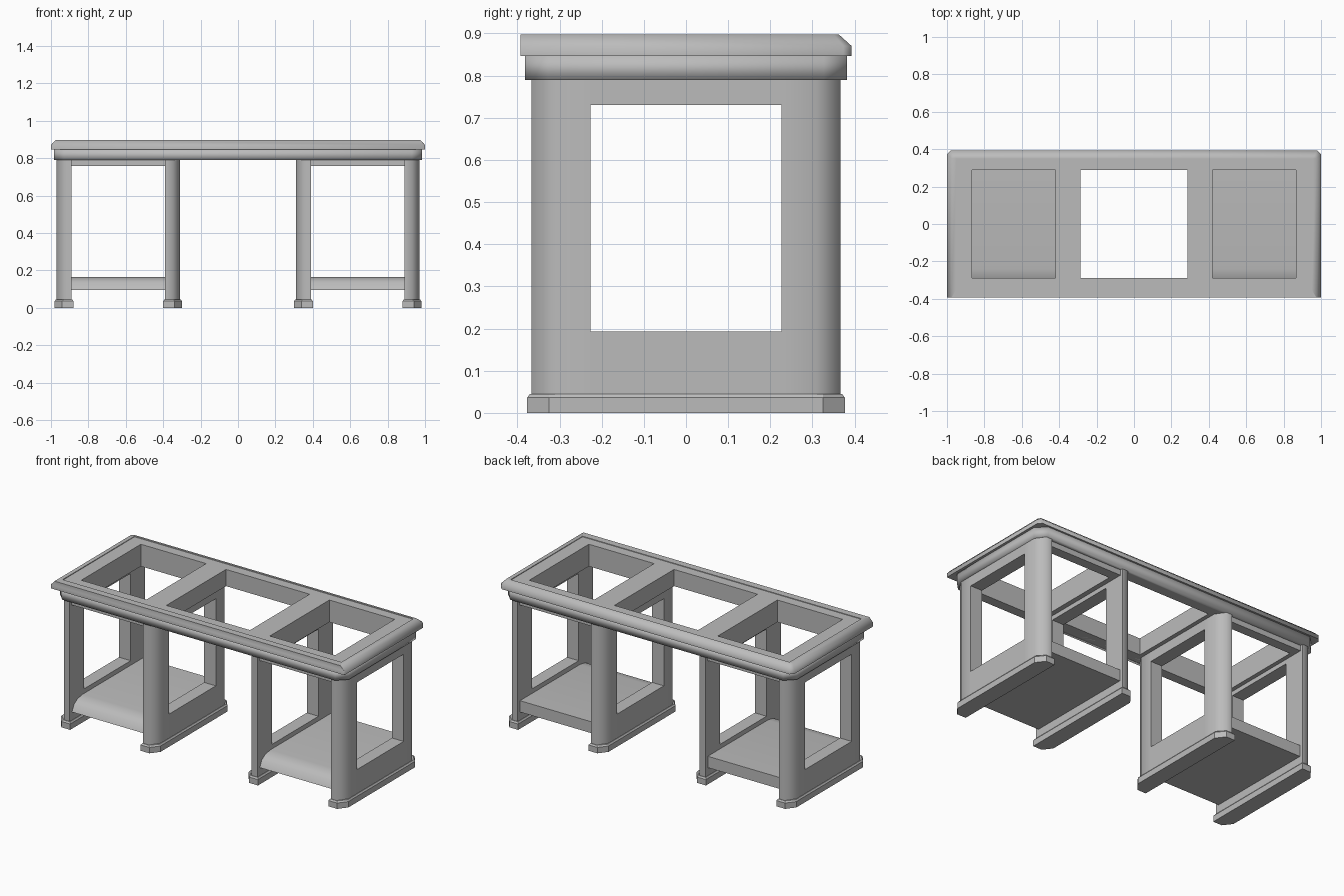
import bpy, bmesh, math

cube = bpy.data.objects.get("Cube")
if cube:
    bpy.data.objects.remove(cube)

grey = bpy.data.materials.new("plain grey")
grey.use_nodes = True
COLOUR = (0.5, 0.5, 0.5, 1)
grey.diffuse_color = COLOUR
grey.node_tree.nodes["Principled BSDF"].inputs["Base Color"].default_value = COLOUR


def loft(name, loops, ring=False, smooth=None):
    """Join equal point loops; close with caps, or back to the first loop."""
    bm = bmesh.new()
    rows = [[bm.verts.new(p) for p in loop] for loop in loops]
    pairs = list(zip(rows, rows[1:]))
    if ring:
        pairs.append((rows[-1], rows[0]))
    else:
        bm.faces.new(rows[0])
        bm.faces.new(rows[-1])
    for low, high in pairs:
        for i in range(len(low)):
            j = (i + 1) % len(low)
            bm.faces.new((low[i], low[j], high[j], high[i]))
    bmesh.ops.recalc_face_normals(bm, faces=bm.faces)
    mesh = bpy.data.meshes.new(name)
    bm.to_mesh(mesh)
    bm.free()
    mesh.materials.append(grey)
    obj = bpy.data.objects.new(name, mesh)
    bpy.context.collection.objects.link(obj)
    if smooth:
        bpy.ops.object.select_all(action='DESELECT')
        obj.select_set(True)
        bpy.context.view_layer.objects.active = obj
        bpy.ops.object.shade_smooth_by_angle(angle=math.radians(smooth))
    return obj


def prism(name, plan, z0, z1, smooth=None):
    return loft(name, [[(x, y, z) for x, y in plan] for z in (z0, z1)], smooth=smooth)


def box(name, x0, x1, y0, y1, z0, z1):
    return prism(name, [(x0, y0), (x1, y0), (x1, y1), (x0, y1)], z0, z1)


def outline(hx, front, back, z, cf, cb):
    """Rectangle with cut corners, cf at the front and cb at the back."""
    right = [(hx - cf, -front), (hx, cf - front), (hx, back - cb), (hx - cb, back)]
    return [(x, y, z) for x, y in right + [(-x, y) for x, y in reversed(right)]]


# Top: edge rim bevelled at the ends and back, straight at the front
E = 0.001
loft("top_rim", [
    outline(0.95, 0.35, 0.35, 0.893, E, E),
    outline(0.95, 0.35, 0.35, 0.897, E, E),
    outline(0.975, 0.393, 0.363, 0.897, E, 0.012),
    outline(1.0, 0.393, 0.393, 0.87, E, 0.02),
    outline(1.0, 0.393, 0.393, 0.846, E, 0.02),
    outline(0.92, 0.33, 0.33, 0.846, E, E),
], ring=True, smooth=50)

# Moulding below the rim, softly shaded at its edges
loft("top_moulding", [
    outline(0.92, 0.33, 0.33, 0.846, 0.02, 0.02),
    outline(0.985, 0.382, 0.382, 0.846, 0.055, 0.055),
    outline(0.985, 0.382, 0.382, 0.79, 0.055, 0.055),
    outline(0.92, 0.33, 0.33, 0.79, 0.02, 0.02),
], ring=True, smooth=95)

# Open frame of the top with three openings
for side, s in (("front", -1), ("back", 1)):
    y0, y1 = sorted((s * 0.29, s * 0.351))
    box(side + "_top_rail", -0.951, 0.951, y0, y1, 0.79, 0.893)
for side, s in (("right", -1), ("left", 1)):
    for part, a, b in (("end", 0.865, 0.951), ("middle", 0.285, 0.42)):
        x0, x1 = sorted((s * a, s * b))
        box(f"{side}_{part}_top_bar", x0, x1, -0.29, 0.29, 0.79, 0.893)


def side_panel(name, inner, d):
    """Side frame with a window; d is the direction its outer face looks."""
    outer = inner + d * 0.08
    for end, s in (("front", -1), ("back", 1)):
        post = [(inner, s * 0.227), (outer, s * 0.227), (outer, s * 0.31),
                (outer - d * 0.04, s * 0.367), (inner, s * 0.367)]
        prism(f"{name}_{end}_post", post, 0.04, 0.79, smooth=60)
    x0, x1 = sorted((inner, outer))
    box(name + "_lower_rail", x0, x1, -0.227, 0.227, 0.04, 0.193)
    box(name + "_upper_rail", x0, x1, -0.227, 0.227, 0.73, 0.79)

    # Foot strip with a slightly bevelled top
    def foot(grow, z):
        i, o, y = inner - d * grow, outer + d * grow, 0.367 + grow
        return [(i, -y, z), (o - d * 0.04, -y, z), (o, -0.325, z),
                (o, 0.325, z), (o - d * 0.04, y, z), (i, y, z)]
    loft(name + "_foot", [foot(0.01, 0), foot(0.01, 0.036), foot(0.003, 0.045)])


# Two pedestals
for side, s in (("right", -1), ("left", 1)):
    side_panel(side + "_outer_panel", s * 0.89, s)
    side_panel(side + "_inner_panel", s * 0.39, -s)

    # Floor with a rounded front apron
    section = [(0.345, 0.095), (0.345, 0.165), (-0.24, 0.165), (-0.29, 0.157),
               (-0.325, 0.135), (-0.345, 0.095)]
    loft(side + "_floor", [[(s * x, y, z) for y, z in section]
                           for x in (0.385, 0.895)], smooth=40)

    # Rails below the top
    for end, t in (("front", -1), ("back", 1)):
        y0, y1 = sorted((t * 0.29, t * 0.35))
        x0, x1 = sorted((s * 0.385, s * 0.895))
        box(f"{side}_{end}_pedestal_rail", x0, x1, y0, y1, 0.757, 0.791)
    for part, a, b in (("outer", 0.865, 0.895), ("inner", 0.385, 0.42)):
        x0, x1 = sorted((s * a, s * b))
        box(f"{side}_{part}_pedestal_cleat", x0, x1, -0.29, 0.29, 0.757, 0.791)
